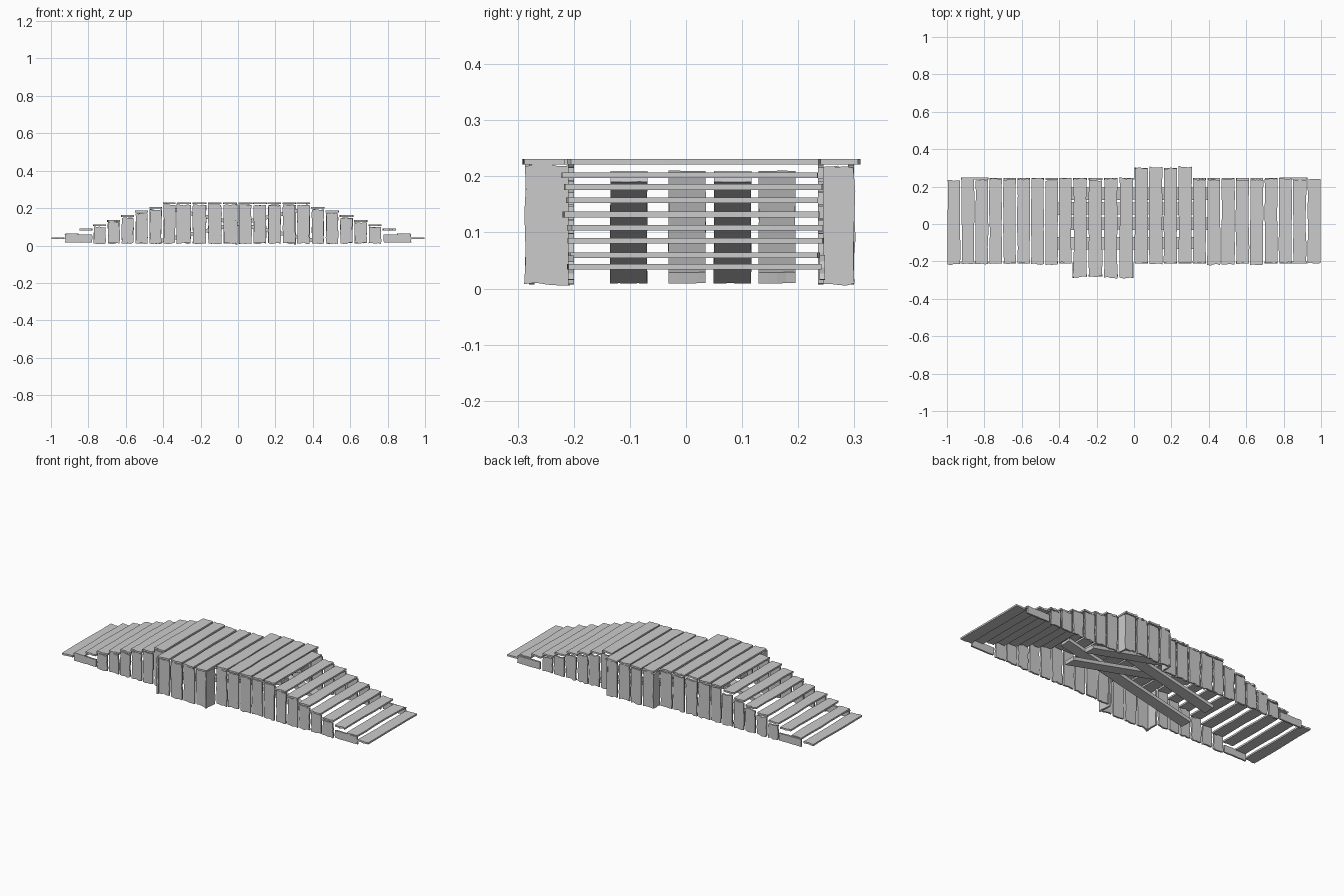
import bpy, bmesh, random
from mathutils import Vector

if "Cube" in bpy.data.objects:
    bpy.data.objects.remove(bpy.data.objects["Cube"])

random.seed(4)


def board(name, place, u0, u1, v0, v1, w, t, rough=0.005):
    """Rough-sawn board: ragged outline in u (length) and v (width), thickness t from w."""
    r = lambda k: random.uniform(-k, k)
    n, m = 5, 4
    pts = []
    for i in range(n):
        pts.append((u0 + (u1 - u0) * i / n, v0 + r(rough * 0.5)))
    for i in range(m):
        pts.append((u1 + r(rough), v0 + (v1 - v0) * i / m))
    for i in range(n):
        pts.append((u1 - (u1 - u0) * i / n, v1 + r(rough * 0.5)))
    for i in range(m):
        pts.append((u0 + r(rough), v1 - (v1 - v0) * i / m))
    bm = bmesh.new()
    low = [bm.verts.new(place(u, v, w)) for u, v in pts]
    high = [bm.verts.new(place(u, v, w + t)) for u, v in pts]
    bm.faces.new(low)
    bm.faces.new(high)
    for i in range(len(pts)):
        j = (i + 1) % len(pts)
        bm.faces.new((low[i], low[j], high[j], high[i]))
    bmesh.ops.recalc_face_normals(bm, faces=bm.faces)
    me = bpy.data.meshes.new(name)
    bm.to_mesh(me)
    bm.free()
    ob = bpy.data.objects.new(name, me)
    bpy.context.collection.objects.link(ob)
    return ob


deck = lambda u, v, w: (v, u, w)        # runs along y, lies flat
wall = lambda u, v, w: (v, w, u)        # stands up, faces y
end_wall = lambda u, v, w: (w, v, u)    # stands up, faces x
skirt = lambda u, v, w: (u, w, v)       # runs along x, faces y

levels = [0.034, 0.054, 0.080, 0.103, 0.127, 0.152, 0.176, 0.197, 0.221]
T = 0.010

# Columns across the bridge: x range and deck height
cols = []
for i in range(9):
    cols.append((-1 + i * 0.0745, -1 + (i + 1) * 0.0745, levels[i]))
for i in range(4):
    cols.append((-0.33 + i * 0.0825, -0.33 + (i + 1) * 0.0825, levels[8]))
for i in range(4):
    cols.append((i * 0.078, (i + 1) * 0.078, levels[8]))
for i in range(9):
    cols.append((0.312 + i * 0.0765, 0.312 + (i + 1) * 0.0765, levels[8 - i]))

for i, (a, b, z) in enumerate(cols):
    front_bay, back_bay = 9 <= i < 13, 13 <= i < 17
    gap = 0.006 if front_bay else 0.004
    yf = -0.283 if front_bay else -0.212
    yb = 0.303 if back_bay else 0.238
    # Deck and step planks
    board("deck_plank", deck, yf + random.uniform(-.008, .006), yb + random.uniform(-.006, .008),
          a + gap, b - gap, z, T)
    # Upright wall planks under the deck
    if 2 < i < len(cols) - 3:
        board("front_wall_plank", wall, 0.012, z - 0.005, a + 0.006, b - 0.006,
              -0.28 if front_bay else -0.21, T)
        board("back_wall_plank", wall, 0.012, z - 0.005, a + 0.006, b - 0.006,
              0.289 if back_bay else 0.235, T)

# Low lengthwise boards at the foot of the steps
for s in (-1, 1):
    u0, u1 = sorted((s * 0.78, s * 0.925))
    for y, name in ((-0.21, "front_skirt"), (0.238, "back_skirt")):
        board(name, skirt, u0, u1, 0.016, 0.059, y, T, 0.003)

# Side closures of the two passing bays
for x in (-0.33, -0.014):
    board("front_bay_end", end_wall, 0.008, 0.219, -0.287, -0.207, x, T)
for x in (0.003, 0.30):
    board("back_bay_end", end_wall, 0.008, 0.215, 0.24, 0.30, x, T)

# Crossed diagonal support beams below the deck
for y, s in ((-0.102, 1), (0.002, -1), (0.083, 1), (0.162, -1)):
    p, q = Vector((-0.44 * s, y, 0.019)), Vector((0.38 * s, y, 0.200))
    d = (q - p).normalized()
    n = Vector((-d.z, 0, d.x)) * (1 if s > 0 else -1)
    place = lambda u, v, w, p=p, d=d, n=n: p + d * u + Vector((0, v, 0)) + n * w
    board("support_beam", place, 0, (q - p).length, -0.033, 0.033, -0.010, 0.02, 0.002)
